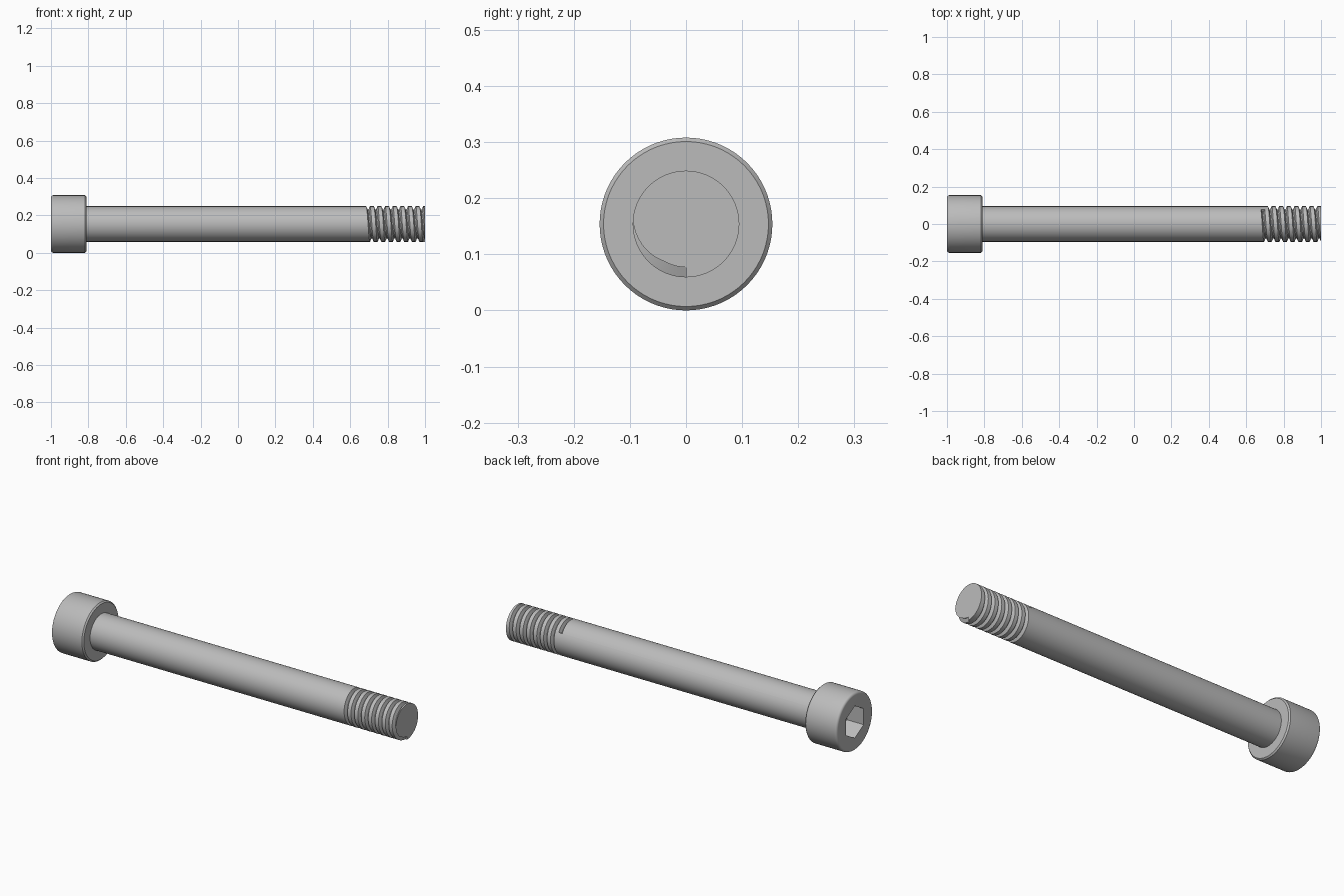
import bpy, bmesh, math

if "Cube" in bpy.data.objects:
    bpy.data.objects.remove(bpy.data.objects["Cube"])

N = 72                      # segments per turn
ZC = 0.154                  # height of the screw axis
R = 0.095                   # shaft radius
FLOOR = 0.077               # thread root radius
PITCH = 0.0407
TURNS = 7.65
HALF, FLAT = PITCH / 4, 0.003   # groove half width at the rim and at the root
END = math.radians(270)     # angle where the groove leaves the tip

steel = bpy.data.materials.new("grey_steel")
steel.diffuse_color = (0.5, 0.5, 0.5, 1)
steel.use_nodes = True
steel.node_tree.nodes["Principled BSDF"].inputs["Base Color"].default_value = steel.diffuse_color


def point(x, r, a):
    return (x, r * math.cos(a), ZC + r * math.sin(a))


def finish(bm, name):
    bmesh.ops.remove_doubles(bm, verts=bm.verts, dist=1e-5)
    bmesh.ops.recalc_face_normals(bm, faces=bm.faces)
    me = bpy.data.meshes.new(name)
    bm.to_mesh(me)
    bm.free()
    ob = bpy.data.objects.new(name, me)
    me.materials.append(steel)
    bpy.context.collection.objects.link(ob)
    bpy.ops.object.select_all(action='DESELECT')
    ob.select_set(True)
    bpy.context.view_layer.objects.active = ob
    bpy.ops.object.shade_smooth_by_angle(angle=math.radians(30))


def circle(r):
    return lambda a: r


def hexagon(r):
    # corners at the top and bottom
    s = math.pi / 3
    return lambda a: r * math.cos(s / 2) / math.cos((a - math.pi / 2) % s - s / 2)


# Head: rounded outer rim, chamfered underside, hexagonal socket
rings = [(-0.90, hexagon(0.086)), (-1.0, hexagon(0.086)), (-1.0, circle(0.141))]
for k in range(1, 6):
    t = k / 5 * math.pi / 2
    rings.append((-0.987 - 0.013 * math.cos(t), circle(0.141 + 0.013 * math.sin(t))))
rings += [(-0.817, circle(0.154)), (-0.81, circle(0.147))]
bm = bmesh.new()
loops = [[bm.verts.new(point(x, f(2 * math.pi * i / N), 2 * math.pi * i / N))
          for i in range(N)] for x, f in rings]
for p, q in zip(loops, loops[1:]):
    for i in range(N):
        j = (i + 1) % N
        bm.faces.new((p[i], p[j], q[j], q[i]))
bm.faces.new(loops[0])
bm.faces.new(loops[-1])
finish(bm, "socket_head")

# Shaft with a helical groove
bm = bmesh.new()
M = round(TURNS * N)
PROFILE = ((-HALF, R), (-FLAT, FLOOR), (FLAT, FLOOR), (HALF, R))


def angle(i):
    return END + (i - M) * 2 * math.pi / N


def groove(i):
    cx = 1.0005 + (i - M) * PITCH / N
    return [bm.verts.new(point(cx + dx, r, angle(i))) for dx, r in PROFILE]


g = [groove(i) for i in range(M + 1)]
for i in range(M):
    for k in range(3):
        bm.faces.new((g[i][k], g[i + 1][k], g[i + 1][k + 1], g[i][k + 1]))
bm.faces.new(g[0])          # blunt start of the groove
bm.faces.new(g[M])          # blunt end of the groove


def rim(x, i):
    return bm.verts.new(point(x, R, angle(i)))


# Plain shank up to the first groove
for i in range(N):
    bm.faces.new((rim(-0.81, i), rim(-0.81, i + 1), g[i + 1][0], g[i][0]))
# Crests between neighbouring turns, running past the tip on the last turn
for i in range(M):
    if i + N < M:
        far = (g[i + 1 + N][0], g[i + N][0])
    else:
        far = (rim(1.03, i + 1), rim(1.03, i))
    bm.faces.new((g[i][3], g[i + 1][3]) + far)
bmesh.ops.remove_doubles(bm, verts=bm.verts, dist=1e-5)

# Cut the tip flat and close both ends
bmesh.ops.bisect_plane(bm, geom=bm.verts[:] + bm.edges[:] + bm.faces[:], dist=1e-6,
                       plane_co=(1, 0, 0), plane_no=(1, 0, 0), clear_outer=True)
bmesh.ops.remove_doubles(bm, verts=bm.verts, dist=1e-5)
for x in (-0.81, 1.0):
    edges = [e for e in bm.edges if e.is_boundary
             and all(abs(v.co.x - x) < 1e-4 for v in e.verts)]
    bmesh.ops.triangle_fill(bm, edges=edges, use_beauty=True)
finish(bm, "threaded_shaft")
